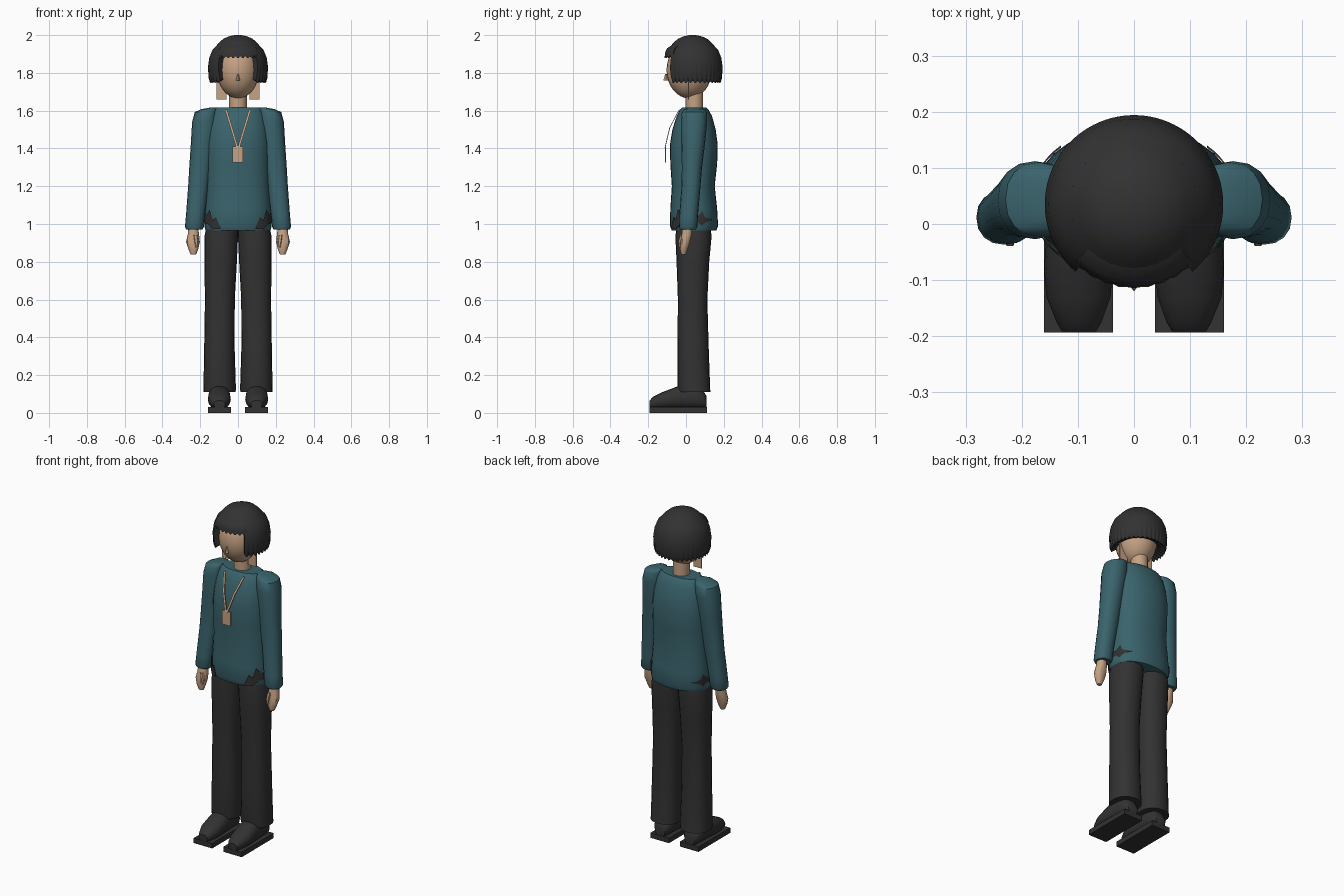
import bpy, bmesh
from math import sin, cos, pi, radians, copysign
from mathutils import Vector

cube = bpy.data.objects.get("Cube")
if cube:
    bpy.data.objects.remove(cube)


def material(name, rgb):
    m = bpy.data.materials.new(name)
    m.use_nodes = True
    m.diffuse_color = (*rgb, 1)
    b = m.node_tree.nodes["Principled BSDF"]
    b.inputs["Base Color"].default_value = (*rgb, 1)
    b.inputs["Roughness"].default_value = 0.8
    return m


TEAL = material("teal sweater", (0.042, 0.125, 0.15))
BLACK = material("charcoal", (0.032, 0.032, 0.032))
SKIN = material("skin", (0.56, 0.36, 0.23))


def finish(name, bm, mat, angle=40):
    bmesh.ops.recalc_face_normals(bm, faces=bm.faces)
    me = bpy.data.meshes.new(name)
    bm.to_mesh(me)
    bm.free()
    me.materials.append(mat)
    ob = bpy.data.objects.new(name, me)
    bpy.context.collection.objects.link(ob)
    bpy.ops.object.select_all(action='DESELECT')
    ob.select_set(True)
    bpy.context.view_layer.objects.active = ob
    bpy.ops.object.shade_smooth_by_angle(angle=radians(angle))
    return ob


def skin_rings(bm, rings, closed=False):
    """Join rings of points with quads; cap the ends unless the loop is closed."""
    rows = [[bm.verts.new(p) for p in r] for r in rings]
    n = len(rows[0])
    pairs = list(zip(rows, rows[1:])) + ([(rows[-1], rows[0])] if closed else [])
    for a, b in pairs:
        for i in range(n):
            j = (i + 1) % n
            bm.faces.new((a[i], a[j], b[j], b[i]))
    if not closed:
        bm.faces.new(rows[0])
        bm.faces.new(rows[-1])


def spow(v, e):
    return copysign(abs(v) ** e, v)


def loft(name, spans, mat, side=1, axis='z', seg=20, e=0.9, angle=40):
    """Spans: (level, u_min, u_max, v_min, v_max); u is x, v is y (or z along y)."""
    bm = bmesh.new()
    rings = []
    for lv, u0, u1, v0, v1 in spans:
        ring = []
        for i in range(seg):
            t = 2 * pi * i / seg
            u = side * ((u0 + u1) / 2 + (u1 - u0) / 2 * spow(cos(t), e))
            v = (v0 + v1) / 2 + (v1 - v0) / 2 * spow(sin(t), e)
            ring.append((u, v, lv) if axis == 'z' else (u, lv, v))
        rings.append(ring)
    skin_rings(bm, rings)
    return finish(name, bm, mat, angle)


def box(name, lo, hi, mat):
    lo, hi = Vector(lo), Vector(hi)
    bm = bmesh.new()
    bmesh.ops.create_cube(bm, size=1)
    for v in bm.verts:
        v.co = (lo + hi) / 2 + v.co * (hi - lo)
    return finish(name, bm, mat)


# Sweater body: (z, half width, front, back)
body = [(0.965, 0.172, -0.075, 0.16), (0.99, 0.178, -0.085, 0.17), (1.08, 0.175, -0.083, 0.165),
        (1.2, 0.168, -0.075, 0.152), (1.32, 0.167, -0.083, 0.165), (1.42, 0.168, -0.085, 0.168),
        (1.5, 0.16, -0.072, 0.157), (1.57, 0.146, -0.05, 0.138), (1.605, 0.13, -0.032, 0.12),
        (1.616, 0.118, -0.02, 0.108)]
loft("sweater_body", [(z, -w, w, f, b) for z, w, f, b in body], TEAL, seg=28)

# Neck and head
loft("neck", [(z, -0.047, 0.047, -0.003, 0.091) for z in (1.58, 1.72)], SKIN, e=1)
bm = bmesh.new()
bmesh.ops.create_uvsphere(bm, u_segments=24, v_segments=16, radius=1)
for v in bm.verts:
    v.co = (v.co.x * 0.112, v.co.y * 0.12 + 0.017, v.co.z * 0.15 + 1.815)
finish("head", bm, SKIN)

# Nose wedge
bm = bmesh.new()
bmesh.ops.create_cone(bm, cap_ends=True, segments=4, radius1=0.014, radius2=0.004, depth=0.035)
for v in bm.verts:
    v.co = (v.co.x * 0.8, v.co.y - 0.106, v.co.z + 1.777)
finish("nose", bm, SKIN, 20)


# Hair: closed section swept around the head, with a scalloped hem
def hair(name, section, a0, a1, hem, period, centre=0.035):
    bm = bmesh.new()
    rings = []
    steps = round((a1 - a0) / 2)
    for k in range(steps + 1):
        a = a0 + (a1 - a0) * k / steps
        wave = abs(sin(pi * (a - a0) / period))
        ring = []
        for i, (r, z) in enumerate(section):
            if i in hem:
                z -= 0.014 * wave
                r += 0.003 * wave
            ring.append((r * sin(radians(a)), centre - r * cos(radians(a)), z))
        rings.append(ring)
    skin_rings(bm, rings)
    return finish(name, bm, BLACK, 50)


hair("hair_sides_and_back",
     [(0.113, 1.945), (0.136, 1.92), (0.152, 1.88), (0.159, 1.83), (0.153, 1.785), (0.145, 1.76),
      (0.105, 1.77), (0.1, 1.93)], 41, 319, (4, 5), 278 / 28)
hair("hair_fringe", [(0.113, 1.945), (0.136, 1.93), (0.145, 1.908), (0.146, 1.892), (0.12, 1.895),
                     (0.1, 1.93)], -46, 46, (3,), 92 / 9)
crown = [(0.116, 1.942), (0.1, 1.961), (0.078, 1.98), (0.05, 1.993), (0.02, 1.9995)]
loft("hair_crown", [(z, -r, r, 0.035 - r, 0.035 + r) for r, z in crown], BLACK, seg=32, e=1)

# Lanyard card
box("lanyard_card", (-0.029, -0.112, 1.325), (0.027, -0.106, 1.41), SKIN)

# Hip mark outline: (angle around body from the side, z)
mark = [(-62, 0.975), (-52, 1.035), (-44, 1.02), (-36, 1.075), (-24, 1.045), (8, 1.04), (18, 1.065),
        (24, 1.035), (46, 1.022), (24, 1.008), (18, 0.992), (8, 1.01), (-30, 1.0), (-44, 0.972)]

for s, tag in ((1, "left"), (-1, "right")):
    # Sleeve
    loft(tag + "_sleeve",
         [(1.616, 0.11, 0.15, 0.01, 0.08), (1.608, 0.11, 0.195, -0.01, 0.1),
          (1.592, 0.11, 0.229, -0.022, 0.11), (1.54, 0.11, 0.243, -0.027, 0.112),
          (1.42, 0.125, 0.25, -0.025, 0.1), (1.3, 0.14, 0.258, -0.022, 0.085),
          (1.2, 0.155, 0.264, -0.024, 0.077), (1.05, 0.175, 0.275, -0.035, 0.064),
          (0.985, 0.18, 0.281, -0.037, 0.06), (0.972, 0.188, 0.274, -0.032, 0.053)], TEAL, s, seg=16)
    # Hand and thumb
    loft(tag + "_hand",
         [(0.99, 0.212, 0.262, -0.018, 0.035), (0.945, 0.206, 0.266, -0.024, 0.032),
          (0.905, 0.202, 0.275, -0.03, 0.022), (0.865, 0.211, 0.262, -0.032, 0.01),
          (0.838, 0.222, 0.25, -0.025, 0.0)], SKIN, s, seg=10)
    loft(tag + "_thumb",
         [(0.943, 0.212, 0.238, -0.032, 0.0), (0.91, 0.21, 0.232, -0.041, -0.01),
          (0.875, 0.214, 0.225, -0.036, -0.02)], SKIN, s, seg=6)
    # Trouser leg
    loft(tag + "_trouser_leg",
         [(0.11, 0.013, 0.184, -0.043, 0.13), (0.125, 0.011, 0.183, -0.046, 0.128),
          (0.35, 0.018, 0.179, -0.045, 0.12), (0.6, 0.017, 0.175, -0.043, 0.113),
          (0.8, 0.006, 0.178, -0.05, 0.123), (0.93, 0.0, 0.178, -0.056, 0.135),
          (1.0, 0.0, 0.165, -0.05, 0.13)], BLACK, s)
    # Shoe and sole
    loft(tag + "_shoe",
         [(-0.192, 0.068, 0.128, 0.025, 0.066), (-0.175, 0.058, 0.138, 0.022, 0.085),
          (-0.13, 0.042, 0.156, 0.02, 0.108), (-0.085, 0.038, 0.16, 0.02, 0.125),
          (-0.04, 0.04, 0.158, 0.02, 0.143), (0.04, 0.044, 0.154, 0.02, 0.145),
          (0.09, 0.05, 0.148, 0.02, 0.12), (0.108, 0.065, 0.132, 0.025, 0.09)],
         BLACK, s, axis='y', seg=16)
    xs = sorted((s * 0.037, s * 0.16))
    box(tag + "_sole", (xs[0], -0.193, 0), (xs[1], 0.11, 0.03), BLACK)

    # Ear card beside the jaw
    xs = sorted((s * 0.06, s * 0.114))
    box(tag + "_ear_card", (xs[0], 0.01, 1.66), (xs[1], 0.016, 1.8), SKIN)

    # Lanyard strap
    bm = bmesh.new()
    rings = []
    for x, y, z in ((0.064, -0.036, 1.605), (0.035, -0.086, 1.51), (0.004, -0.111, 1.405)):
        rings.append([(s * (x + dx), y + dy, z) for dx, dy in
                      ((-0.006, -0.002), (0.006, -0.002), (0.006, 0.002), (-0.006, 0.002))])
    skin_rings(bm, rings)
    finish(tag + "_lanyard_strap", bm, SKIN)

    # Dark hip mark wrapped over the sweater
    bm = bmesh.new()
    bm.faces.new([bm.verts.new((t, 0, z)) for t, z in mark])
    for t in range(-56, 44, 6):
        bmesh.ops.bisect_plane(bm, geom=bm.verts[:] + bm.edges[:] + bm.faces[:],
                               plane_co=(t, 0, 0), plane_no=(1, 0, 0))
    for v in bm.verts:
        t, z = radians(v.co.x), v.co.z
        v.co = (s * 0.181 * spow(cos(t), 0.9), 0.0425 + 0.131 * spow(sin(t), 0.9), z)
    bmesh.ops.solidify(bm, geom=bm.faces[:], thickness=0.004)
    finish(tag + "_hip_mark", bm, BLACK)
